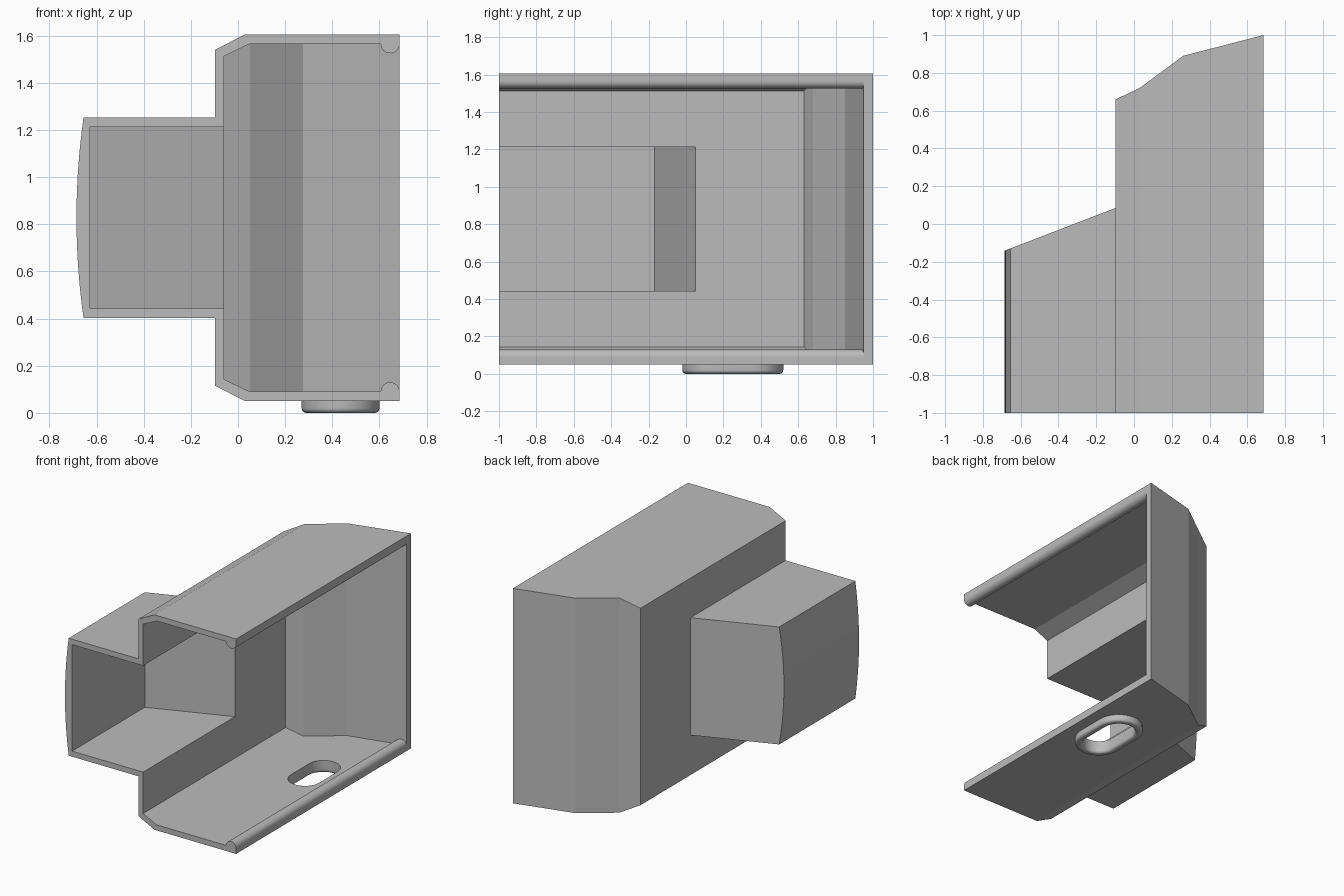
import bpy, bmesh
from math import cos, sin, pi

cube = bpy.data.objects.get("Cube")
if cube:
    bpy.data.objects.remove(cube, do_unlink=True)

ZC = 0.8275  # height of the mirror plane

grey = bpy.data.materials.new("plain grey")
grey.use_nodes = True
grey.diffuse_color = (0.5, 0.5, 0.5, 1)
grey.node_tree.nodes["Principled BSDF"].inputs["Base Color"].default_value = (0.5, 0.5, 0.5, 1)


def finish(name, bm):
    bmesh.ops.recalc_face_normals(bm, faces=bm.faces)
    mesh = bpy.data.meshes.new(name)
    bm.to_mesh(mesh)
    bm.free()
    mesh.materials.append(grey)
    obj = bpy.data.objects.new(name, mesh)
    bpy.context.collection.objects.link(obj)
    return obj


def block(name, half, front):
    """Solid from upper half-profile points (x, height above ZC, back y), mirrored in z."""
    pts = [(x, ZC + h, y) for x, h, y in half]
    pts += [(x, ZC - h, y) for x, h, y in reversed(half)]
    bm = bmesh.new()
    a = [bm.verts.new((x, front, z)) for x, z, y in pts]
    b = [bm.verts.new((x, y, z)) for x, z, y in pts]
    n = len(pts)
    for i in range(n):
        j = (i + 1) % n
        bm.faces.new((a[i], a[j], b[j], b[i]))
    for i in range(n // 2 - 1):
        for ring in (a, b):
            bm.faces.new((ring[i], ring[i + 1], ring[n - 2 - i], ring[n - 1 - i]))
    return finish(name, bm)


def stadium(r, z, straight=0.105, cx=0.435, cy=0.25, seg=16):
    pts = []
    for side in (0, 1):
        for k in range(seg + 1):
            t = pi * (side + k / seg)
            pts.append((cx + r * cos(t), cy + straight * (1 - 2 * side) + r * sin(t), z))
    return pts


def loft(name, rings, closed):
    """Skin between matching rings; closed joins last to first, else caps the ends."""
    bm = bmesh.new()
    rv = [[bm.verts.new(p) for p in ring] for ring in rings]
    n = len(rv[0])
    for i in range(len(rv) if closed else len(rv) - 1):
        a, b = rv[i], rv[(i + 1) % len(rv)]
        for k in range(n):
            j = (k + 1) % n
            bm.faces.new((a[k], a[j], b[j], b[k]))
    if not closed:
        bm.faces.new(rv[0])
        bm.faces.new(rv[-1])
    return finish(name, bm)


def boolean(target, tool, operation):
    mod = target.modifiers.new(operation, 'BOOLEAN')
    mod.operation = operation
    mod.solver = 'EXACT'
    mod.object = tool
    bpy.context.view_layer.objects.active = target
    bpy.ops.object.modifier_apply(modifier=mod.name)
    bpy.data.objects.remove(tool, do_unlink=True)


def smooth(obj, angle):
    bpy.ops.object.select_all(action='DESELECT')
    obj.select_set(True)
    bpy.context.view_layer.objects.active = obj
    bpy.ops.object.shade_smooth_by_angle(angle=angle)


# Main shell with angled back wall
shell = block("housing_shell", [(0.685, 0.7775, 1.0), (0.26, 0.7775, 0.89),
                                (0.03, 0.7775, 0.72), (-0.097, 0.7125, 0.66)], -1)

# Side pocket with a bowed outer wall and slanted back
slope = 0.385
pocket = [(0.0, 0.425, 0.085 + slope * 0.097)]
for k in range(9):
    h = 0.425 * (1 - k / 8.5)
    x = -0.685 + 0.03 * (h / 0.425) ** 2
    pocket.append((x, h, 0.085 + slope * (x + 0.097)))
boolean(shell, block("side_pocket", pocket, -1), 'UNION')

# Hollow out both rooms, leaving the front and one side open
boolean(shell, block("main_cavity", [(0.8, 0.7375, 0.978), (0.275, 0.7375, 0.85),
                                     (0.05, 0.7375, 0.68), (-0.06, 0.685, 0.63)], -1.2), 'DIFFERENCE')
boolean(shell, block("pocket_cavity", [(0.1, 0.385, 0.05 + slope * 0.16),
                                       (-0.628, 0.385, 0.05 - slope * 0.568)], -1.2), 'DIFFERENCE')

# Slot through the floor
boolean(shell, loft("slot_cutter", [stadium(0.112, -0.1), stadium(0.112, 0.2)], False), 'DIFFERENCE')
smooth(shell, 0.1)

# Rounded rim around the slot on the underside
outer, inner, rad = 0.165, 0.112, 0.02
section = [(outer, 0.052)]
section += [(outer - rad + rad * cos(t), rad - rad * sin(t)) for t in [k * pi / 10 for k in range(6)]]
section += [(inner + rad - rad * sin(t), rad - rad * cos(t)) for t in [k * pi / 10 for k in range(6)]]
section += [(inner, 0.052)]
rim = loft("slot_rim", [stadium(r, z) for r, z in section], True)
smooth(rim, 0.7)

# Half-round beads along the open edges of roof and floor
for name, sign in (("upper_bead", 1), ("lower_bead", -1)):
    arc = [(0.645 + 0.04 * cos(k * pi / 16), ZC + sign * (0.7375 - 0.04 * sin(k * pi / 16)))
           for k in range(17)]
    arc += [(0.605, ZC + sign * 0.75), (0.685, ZC + sign * 0.75)]
    bead = loft(name, [[(x, y, z) for x, z in arc] for y in (-1, 0.95)], False)
    smooth(bead, 0.7)
